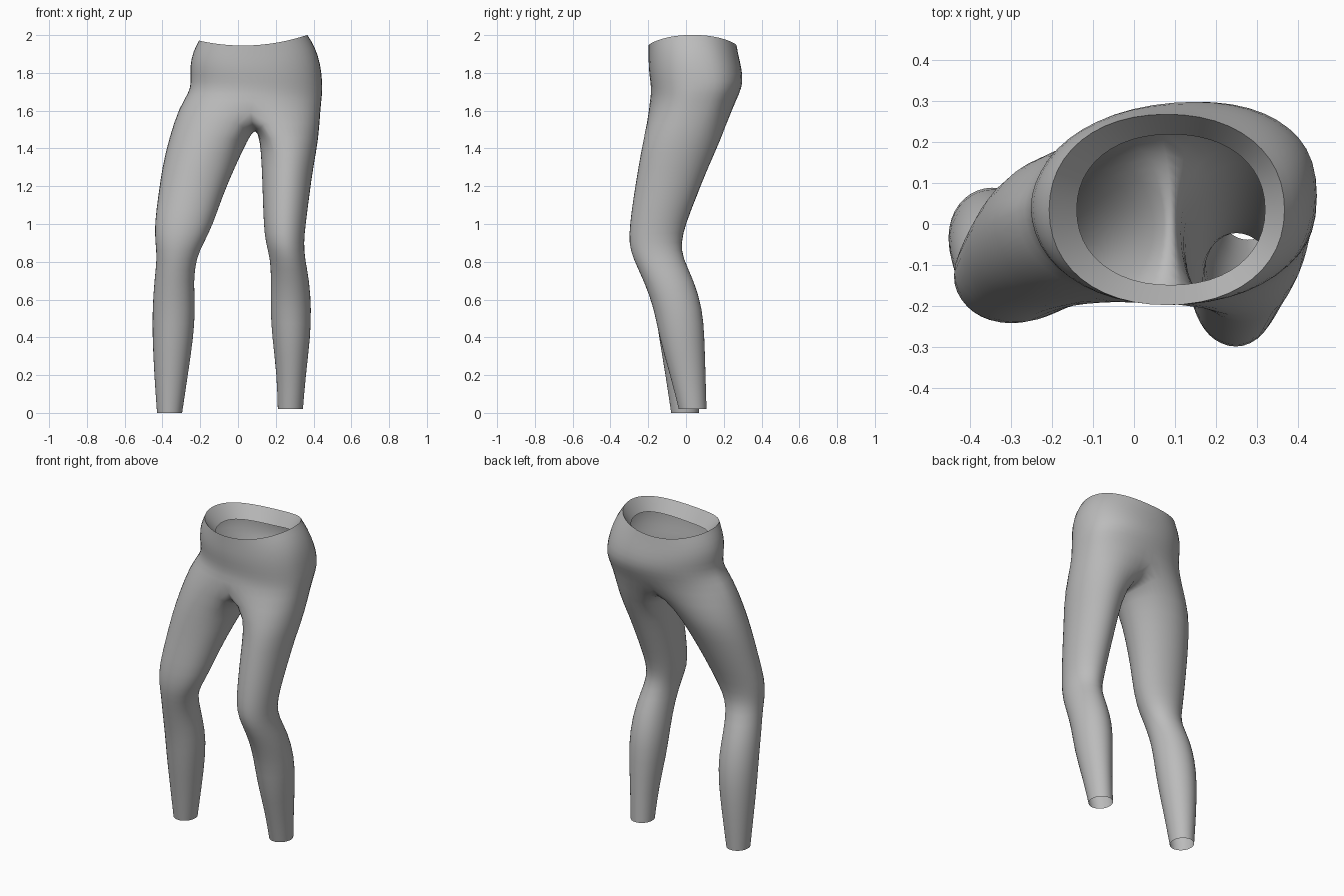
import bpy
import bmesh
from math import sin, cos, pi, radians

cube = bpy.data.objects.get("Cube")
if cube:
    bpy.data.objects.remove(cube, do_unlink=True)

# Single fabric colour
fabric = bpy.data.materials.new("grey_fabric")
fabric.use_nodes = True
grey = (0.5, 0.5, 0.5, 1.0)
fabric.diffuse_color = grey
fabric.node_tree.nodes["Principled BSDF"].inputs["Base Color"].default_value = grey

HIP_SIDES = 24
HALF = HIP_SIDES // 2
CROTCH_STEPS = 8

# Cross-sections, top to bottom: height, x range, y range
HIPS = [
    (1.945, -.21, .37, -.20, .27),
    (1.89, -.24, .41, -.20, .28),
    (1.82, -.26, .44, -.20, .295),
    (1.75, -.25, .45, -.19, .30),
    (1.69, -.265, .45, -.185, .28),
    (1.62, -.315, .44, -.20, .25),
]
LEFT_LEG = [
    (1.45, .115, .43, -.23, .19),
    (1.3, .125, .40, -.255, .12),
    (1.15, .13, .38, -.28, .06),
    (1.0, .135, .36, -.30, .0),
    (.9, .145, .35, -.305, -.025),
    (.82, .17, .355, -.285, -.015),
    (.7, .175, .38, -.225, .045),
    (.55, .17, .39, -.17, .09),
    (.4, .18, .385, -.145, .10),
    (.2, .205, .36, -.085, .105),
    (.02, .21, .345, -.04, .11),
]
RIGHT_LEG = [
    (1.45, -.37, .055, -.20, .185),
    (1.3, -.405, -.015, -.21, .12),
    (1.15, -.425, -.08, -.225, .06),
    (1.0, -.445, -.13, -.245, .0),
    (.9, -.44, -.18, -.245, -.025),
    (.82, -.43, -.22, -.23, -.015),
    (.7, -.445, -.235, -.20, .04),
    (.55, -.455, -.225, -.165, .08),
    (.4, -.455, -.235, -.145, .095),
    (.2, -.445, -.265, -.11, .085),
    (.0, -.43, -.295, -.08, .07),
]


def soften(value, power):
    return abs(value) ** power * (1 if value >= 0 else -1)


def section(row, angles, power=1.0):
    """Points of one horizontal, slightly squared oval."""
    z, x0, x1, y0, y1 = row
    return [((x0 + x1) / 2 + (x1 - x0) / 2 * soften(cos(a), power),
             (y0 + y1) / 2 + (y1 - y0) / 2 * soften(sin(a), power), z)
            for a in angles]


def hip_section(row):
    """Hip oval: the waist dips in the middle, the seat sits fuller on the left."""
    angles = [-pi / 2 + 2 * pi * i / HIP_SIDES for i in range(HIP_SIDES)]
    z = row[0]
    lift = max(0, (z - 1.75) / .195)
    points = []
    for x, y, _ in section(row, angles, .92):
        u = (x - .08) / .29
        skew = .1 * (x - .08) * (1 - lift) if y > .05 else 0
        points.append((x, y + skew, z + lift * (.015 * u + .042 * u * u)))
    return points


def add_ring(bm, points):
    return [bm.verts.new(p) for p in points]


def loft(bm, upper, lower):
    n = len(upper)
    for i in range(n):
        j = (i + 1) % n
        bm.faces.new((upper[i], lower[i], lower[j], upper[j]))


def finish(bm, name):
    for face in bm.faces:
        face.smooth = True
    mesh = bpy.data.meshes.new(name)
    bm.to_mesh(mesh)
    bm.free()
    mesh.materials.append(fabric)
    obj = bpy.data.objects.new(name, mesh)
    bpy.context.collection.objects.link(obj)
    subdivision = obj.modifiers.new("smooth_cloth", "SUBSURF")
    subdivision.levels = subdivision.render_levels = 1
    return obj


# Leggings: hips, crotch seam and both legs in one surface
bm = bmesh.new()
rings = [add_ring(bm, hip_section(row)) for row in HIPS]
for upper, lower in zip(rings, rings[1:]):
    loft(bm, upper, lower)
hem = rings[-1]

# Crotch seam runs from back to front beneath the hips
back, front = hem[HALF].co, hem[0].co
seam = []
for k in range(1, CROTCH_STEPS):
    t = k / CROTCH_STEPS
    point = back.lerp(front, t)
    drop = sin(pi * t) ** .6
    seam.append(bm.verts.new((point.x + .03 * drop, point.y, point.z - .11 * drop)))

# Each leg opening is half the hip ring closed by the seam
outer = [-120 + 240 * i / HALF for i in range(HALF + 1)]
inner = [120 + 120 * k / CROTCH_STEPS for k in range(1, CROTCH_STEPS)]
left_opening = hem[:HALF + 1] + seam
right_opening = hem[HALF:] + hem[:1] + seam[::-1]
for opening, rows, turn in ((left_opening, LEFT_LEG, 0), (right_opening, RIGHT_LEG, 180)):
    angles = [radians(a + turn) for a in outer + inner]
    upper = opening
    for row in rows:
        lower = add_ring(bm, section(row, angles))
        loft(bm, upper, lower)
        upper = lower
finish(bm, "leggings")

# Waistband lining: folds inward and down from the rim
bm = bmesh.new()
rim_points = hip_section(HIPS[0])
rim = add_ring(bm, rim_points)
fold = add_ring(bm, [(.09 + (x - .08) * .8, .035 + (y - .035) * .79, z - .08)
                     for x, y, z in rim_points])
loft(bm, fold, rim)
finish(bm, "waistband_lining")
